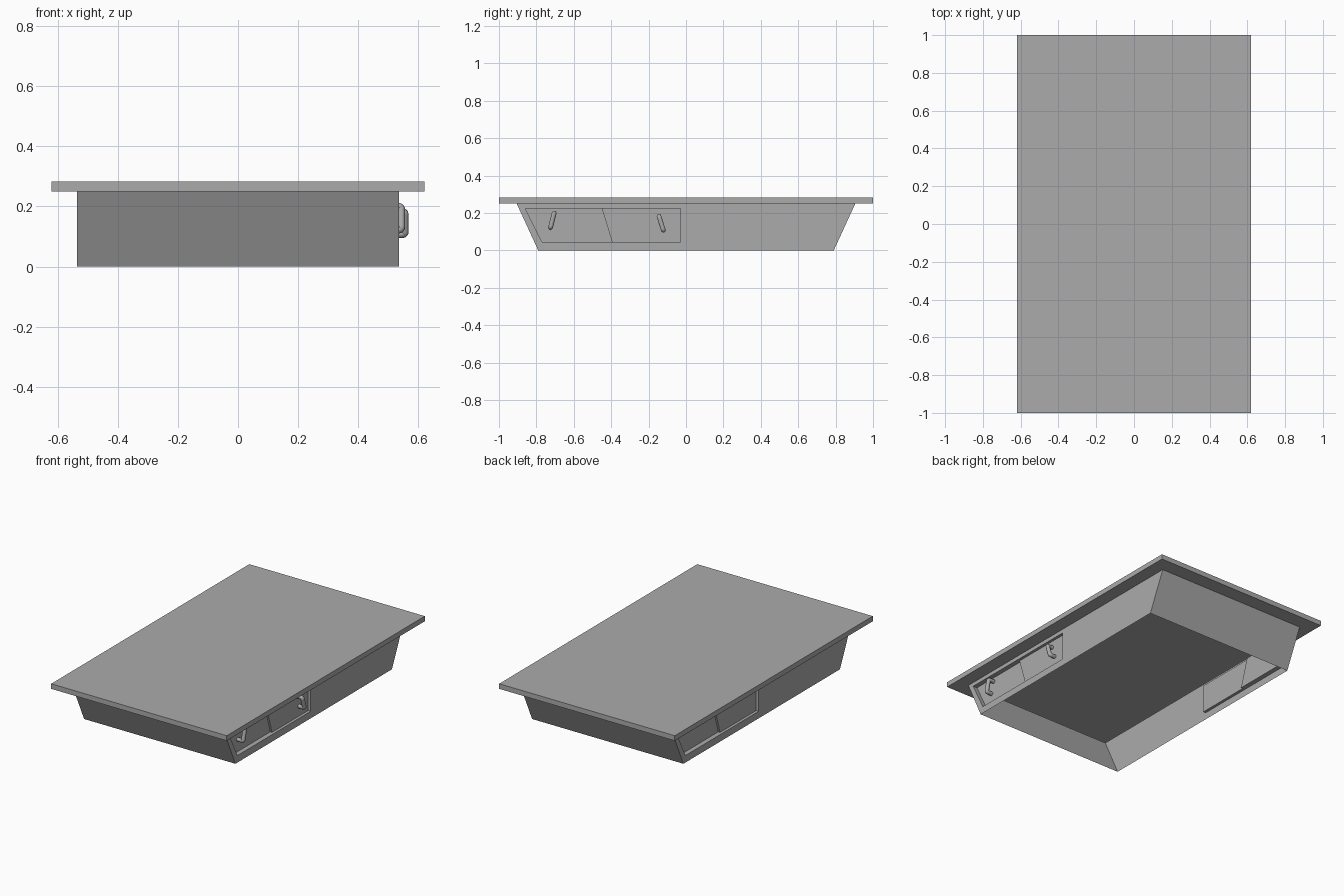
import bpy, bmesh
from mathutils import Matrix, Vector

cube = bpy.data.objects.get("Cube")
if cube:
    bpy.data.objects.remove(cube, do_unlink=True)

GREY = (0.41, 0.41, 0.41, 1)
grey = bpy.data.materials.new("plain grey")
grey.use_nodes = True
grey.diffuse_color = GREY
grey.node_tree.nodes["Principled BSDF"].inputs["Base Color"].default_value = GREY

HALF_X, TOP_Y, FOOT_Y, RIM_Z = 0.535, 0.905, 0.79, 0.25
SLAB_X, SLAB_Y, SLAB_Z = 0.6205, 1.0, 0.2825


def add_mesh(name, bm, turn=False):
    if turn:
        bmesh.ops.transform(bm, matrix=Matrix.Rotation(3.14159265, 4, "Z"), verts=bm.verts)
    mesh = bpy.data.meshes.new(name)
    bm.to_mesh(mesh)
    bm.free()
    mesh.materials.append(grey)
    obj = bpy.data.objects.new(name, mesh)
    bpy.context.collection.objects.link(obj)


def quad(bm, *points):
    bm.faces.new([bm.verts.new(p) for p in points])


def at(depth, yz):
    return (HALF_X - depth, yz[0], yz[1])


def rectangle(x, y, z):
    return [(-x, -y, z), (x, -y, z), (x, y, z), (-x, y, z)]


# Table top: hollow shell whose underside opens into the body
bm = bmesh.new()
upper = rectangle(SLAB_X, SLAB_Y, SLAB_Z)
lower = rectangle(SLAB_X, SLAB_Y, RIM_Z)
rim = rectangle(HALF_X, TOP_Y, RIM_Z)
quad(bm, *upper)
for i in range(4):
    j = (i + 1) % 4
    quad(bm, lower[i], lower[j], upper[j], upper[i])
    quad(bm, rim[i], rim[j], lower[j], lower[i])
bmesh.ops.remove_doubles(bm, verts=bm.verts, dist=0.0001)
add_mesh("table_top", bm)

# Outlines as (y, z), anticlockwise seen from the side
wall = [(-FOOT_Y, 0), (FOOT_Y, 0), (TOP_Y, RIM_Z), (-TOP_Y, RIM_Z)]
opening = [(-0.77, 0.045), (-0.03, 0.045), (-0.03, 0.225), (-0.86, 0.225)]
split_low, split_high = (-0.395, 0.045), (-0.45, 0.225)
outer_door = [split_high, opening[3], opening[0], split_low]
inner_door = [split_low, opening[1], opening[2], split_high]
OUTER_DEPTH, INNER_DEPTH = 0.03, 0.018

for side, turn in (("left", False), ("right", True)):
    # Thin side wall around the door opening
    bm = bmesh.new()
    for i in range(4):
        j = (i + 1) % 4
        quad(bm, *(at(0, p) for p in (wall[i], wall[j], opening[j], opening[i])))
    add_mesh(side + "_side_wall", bm, turn)

    # Recessed doors, each with the three ledges around it
    for name, door, depth in (("outer", outer_door, OUTER_DEPTH),
                              ("inner", inner_door, INNER_DEPTH)):
        bm = bmesh.new()
        quad(bm, *(at(depth, p) for p in door))
        for a, b in zip(door, door[1:]):
            quad(bm, at(0, a), at(0, b), at(depth, b), at(depth, a))
        if name == "inner":
            quad(bm, at(depth, split_low), at(depth, split_high),
                 at(OUTER_DEPTH, split_high), at(OUTER_DEPTH, split_low))
        add_mesh(f"{side}_{name}_door", bm, turn)

# Sloping end walls
for name, turn in (("front_wall", False), ("back_wall", True)):
    bm = bmesh.new()
    quad(bm, (-HALF_X, -FOOT_Y, 0), (HALF_X, -FOOT_Y, 0),
         (HALF_X, -TOP_Y, RIM_Z), (-HALF_X, -TOP_Y, RIM_Z))
    add_mesh(name, bm, turn)


# Bowed pull handles, rounded tubes on the left side only
def add_handle(name, low, high, depth):
    curve = bpy.data.curves.new(name, "CURVE")
    curve.dimensions = "3D"
    curve.bevel_depth = 0.013
    curve.bevel_resolution = 2
    curve.resolution_u = 6
    curve.use_fill_caps = True
    spline = curve.splines.new("NURBS")
    steps = [(0, 0), (0, 0.018), (0, 0.038), (0.25, 0.038),
             (0.75, 0.038), (1, 0.038), (1, 0.018), (1, 0)]
    spline.points.add(len(steps) - 1)
    for point, (t, reach) in zip(spline.points, steps):
        y, z = Vector(low).lerp(Vector(high), t)
        point.co = (HALF_X - depth + reach, y, z, 1)
    spline.order_u = 3
    spline.use_endpoint_u = True
    curve.materials.append(grey)
    obj = bpy.data.objects.new(name, curve)
    bpy.context.collection.objects.link(obj)


add_handle("outer_door_handle", (-0.724, 0.123), (-0.705, 0.199), OUTER_DEPTH)
add_handle("inner_door_handle", (-0.121, 0.108), (-0.144, 0.181), INNER_DEPTH)
